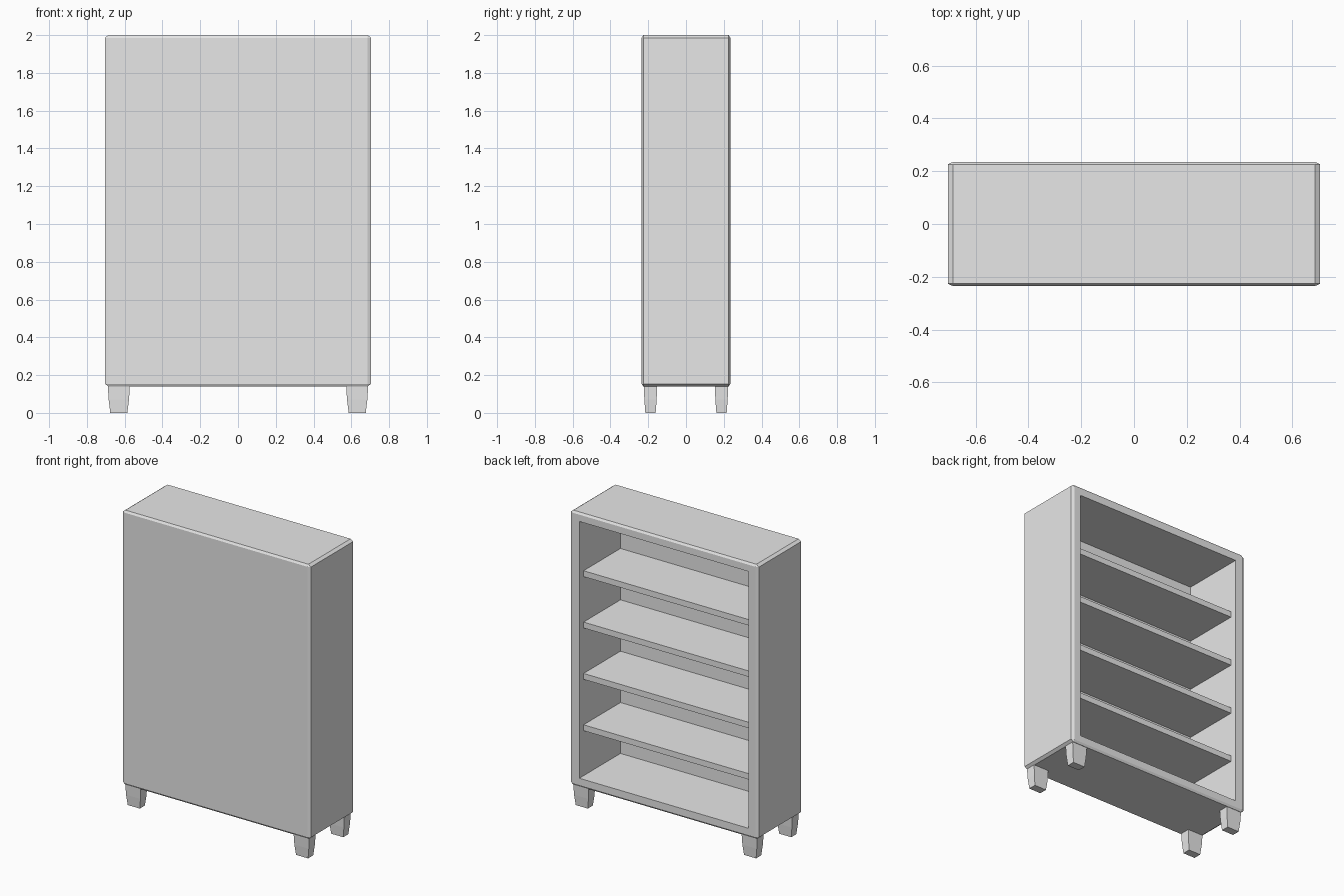
import bpy
import bmesh
from mathutils import Vector

default = bpy.data.objects.get("Cube")
if default:
    bpy.data.objects.remove(default, do_unlink=True)

# Single plain finish
finish = bpy.data.materials.new("plain grey")
finish.use_nodes = True
GREY = (0.8, 0.8, 0.8, 1)
finish.diffuse_color = GREY
finish.node_tree.nodes["Principled BSDF"].inputs["Base Color"].default_value = GREY


def add_object(name, bm):
    bmesh.ops.recalc_face_normals(bm, faces=bm.faces)
    mesh = bpy.data.meshes.new(name)
    bm.to_mesh(mesh)
    bm.free()
    mesh.materials.append(finish)
    obj = bpy.data.objects.new(name, mesh)
    bpy.context.collection.objects.link(obj)
    return obj


def box(low, high):
    low, high = Vector(low), Vector(high)
    bm = bmesh.new()
    bmesh.ops.create_cube(bm, size=1)
    bmesh.ops.scale(bm, vec=high - low, verts=bm.verts)
    bmesh.ops.translate(bm, vec=(low + high) / 2, verts=bm.verts)
    return bm


# Main dimensions
HALF_X, HALF_Y, BOTTOM, TOP = 0.705, 0.235, 0.14, 2.0
INNER_X, FLOOR, CEILING = 0.635, 0.20, 1.94
PANEL_Y = -0.205

# Cabinet: chamfered box, with a different chamfer width along each axis
chamfer = Vector((0.019, 0.009, 0.014))
low = Vector((-HALF_X, -HALF_Y, BOTTOM))
high = Vector((HALF_X, HALF_Y, TOP))
bm = box([a / c for a, c in zip(low, chamfer)], [a / c for a, c in zip(high, chamfer)])
bmesh.ops.bevel(bm, geom=bm.edges[:], offset=1, segments=1, affect='EDGES')
bmesh.ops.scale(bm, vec=chamfer, verts=bm.verts)

# Hollow out the open side
bm.normal_update()
opening = max(bm.faces, key=lambda f: f.calc_center_median().y)
bmesh.ops.inset_individual(bm, faces=[opening], thickness=0.03)
middle = (FLOOR + CEILING) / 2
for v in opening.verts:
    v.co.x = INNER_X if v.co.x > 0 else -INNER_X
    v.co.z = CEILING if v.co.z > middle else FLOOR
pushed = bmesh.ops.extrude_discrete_faces(bm, faces=[opening])["faces"][0]
for v in pushed.verts:
    v.co.y = PANEL_Y
add_object("cabinet", bm)

# Shelves, set back a little from the rim
for i in range(4):
    z = 0.545 + 0.348 * i
    add_object(f"shelf_{i + 1}", box((-INNER_X, PANEL_Y, z - 0.04), (INNER_X, 0.19, z)))

# Legs: straight-sided upper block narrowing to the foot
for side, sx in (("left", 1), ("right", -1)):
    for end, sy in (("front", -1), ("back", 1)):
        bm = box((-0.058, -0.035, 0), (0.058, 0.035, BOTTOM))
        upright = [e for e in bm.edges if abs(e.verts[0].co.z - e.verts[1].co.z) > 0.1]
        bmesh.ops.subdivide_edges(bm, edges=upright, cuts=1, use_grid_fill=True)
        for v in bm.verts:
            taper = 0.78 if v.co.z < 0.01 else 0.93 if v.co.z < 0.1 else 1
            v.co.x *= taper
            v.co.y *= taper
        bmesh.ops.translate(bm, vec=(sx * 0.631, sy * 0.188, 0), verts=bm.verts)
        add_object(f"{end}_{side}_leg", bm)
